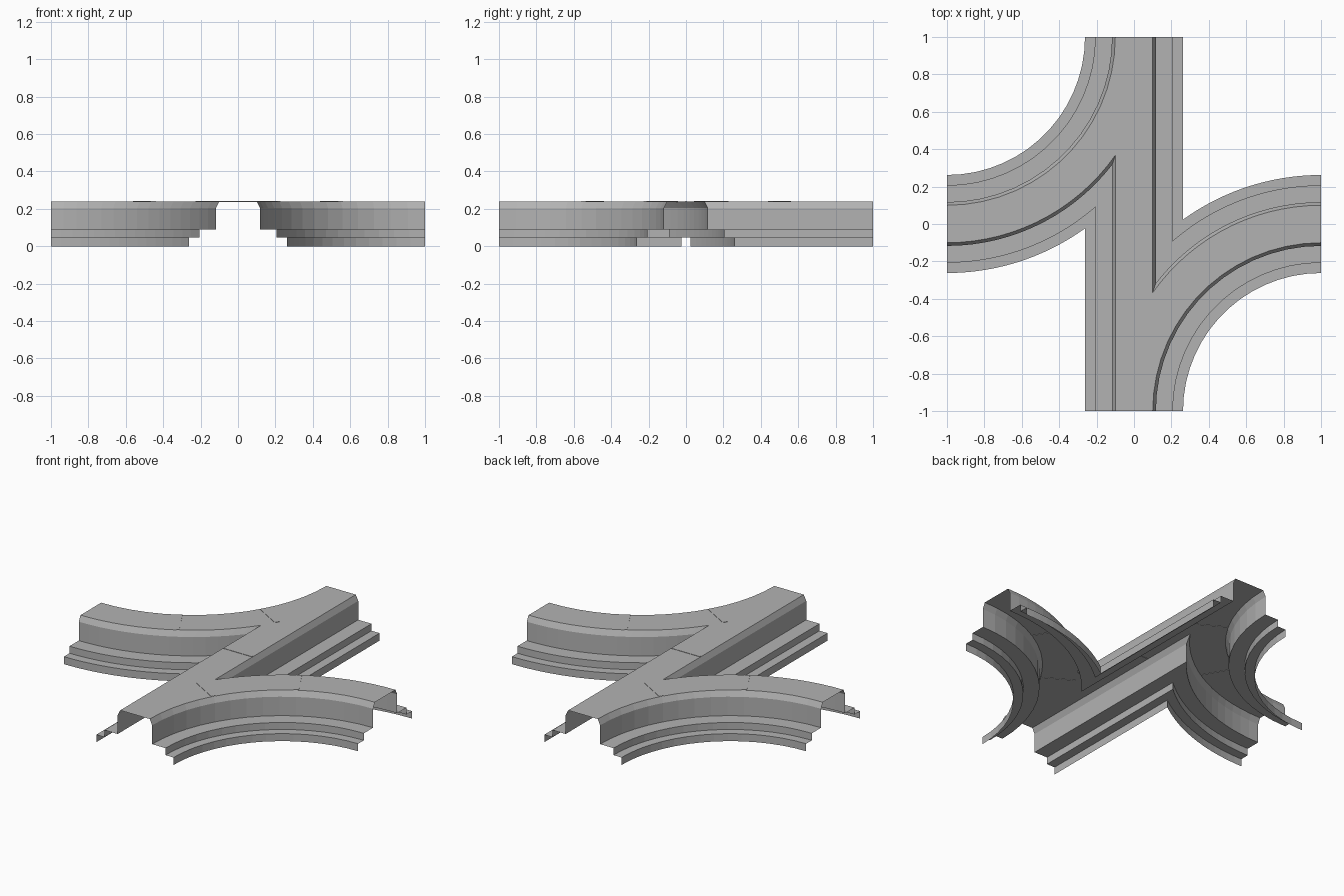
import bpy
import bmesh
from math import sin, cos, acos, pi, sqrt, radians
from mathutils import Matrix

cube = bpy.data.objects.get("Cube")
if cube:
    bpy.data.objects.remove(cube, do_unlink=True)

grey = bpy.data.materials.new("stone grey")
grey.use_nodes = True
COLOUR = (0.45, 0.45, 0.45, 1)
grey.diffuse_color = COLOUR
grey.node_tree.nodes["Principled BSDF"].inputs["Base Color"].default_value = COLOUR

# Stepped wall section: half width and height, from the foot to the crown
SECTION = [(0.262, 0), (0.262, 0.046), (0.207, 0.046), (0.207, 0.089),
           (0.117, 0.089), (0.117, 0.205), (0.1, 0.239)]
STEPS = 15


def arc(radius, start, end):
    """Points of an arc about the corner (-1, 1)."""
    angles = [start + (end - start) * i / STEPS for i in range(STEPS + 1)]
    return [(-1 + radius * cos(a), 1 + radius * sin(a)) for a in angles]


def outline_runs(w):
    """Four open runs of the junction outline at half width w."""
    inner = arc(1 - w, 0, -pi / 2)
    outer = arc(1 + w, -pi / 2, -acos((1 - w) / (1 + w))) + [(-w, -1)]
    turned = [[(-x, -y) for x, y in run] for run in (inner, outer)]
    return [inner, outer] + turned


def finish(name, bm):
    mesh = bpy.data.meshes.new(name)
    bm.to_mesh(mesh)
    bm.free()
    mesh.materials.append(grey)
    obj = bpy.data.objects.new(name, mesh)
    bpy.context.collection.objects.link(obj)
    return obj


# Hollow junction: stepped sides lofted between outlines, open at the ends and below
bm = bmesh.new()
levels = [[[bm.verts.new((x, y, z)) for x, y in run] for run in outline_runs(w)]
          for w, z in SECTION]
for low, high in zip(levels, levels[1:]):
    for a, b in zip(low, high):
        for i in range(len(a) - 1):
            bm.faces.new((a[i], a[i + 1], b[i + 1], b[i]))
crown = bm.faces.new([v for run in levels[-1] for v in run])
crown.normal_update()
if crown.normal.z < 0:
    bmesh.ops.reverse_faces(bm, faces=bm.faces[:])
bmesh.ops.triangulate(bm, faces=[crown])
finish("wall_junction", bm)


# Thin joint strips across the crown
def joint_strip(name, x, y, angle, width):
    bm = bmesh.new()
    bmesh.ops.create_cube(bm, size=1, matrix=Matrix.Diagonal((0.196, width, 0.004, 1)))
    obj = finish(name, bm)
    obj.location = (x, y, 0.239)
    obj.rotation_euler.z = angle


joint_strip("middle_joint", 0, 0, 0, 0.008)
for side, sign in (("right", 1), ("left", -1)):
    for label, degrees in (("near", 30), ("far", 60)):
        a = -radians(degrees)
        joint_strip(f"{side}_{label}_joint", sign * (-1 + cos(a)), sign * (1 + sin(a)), a, 0.03)
